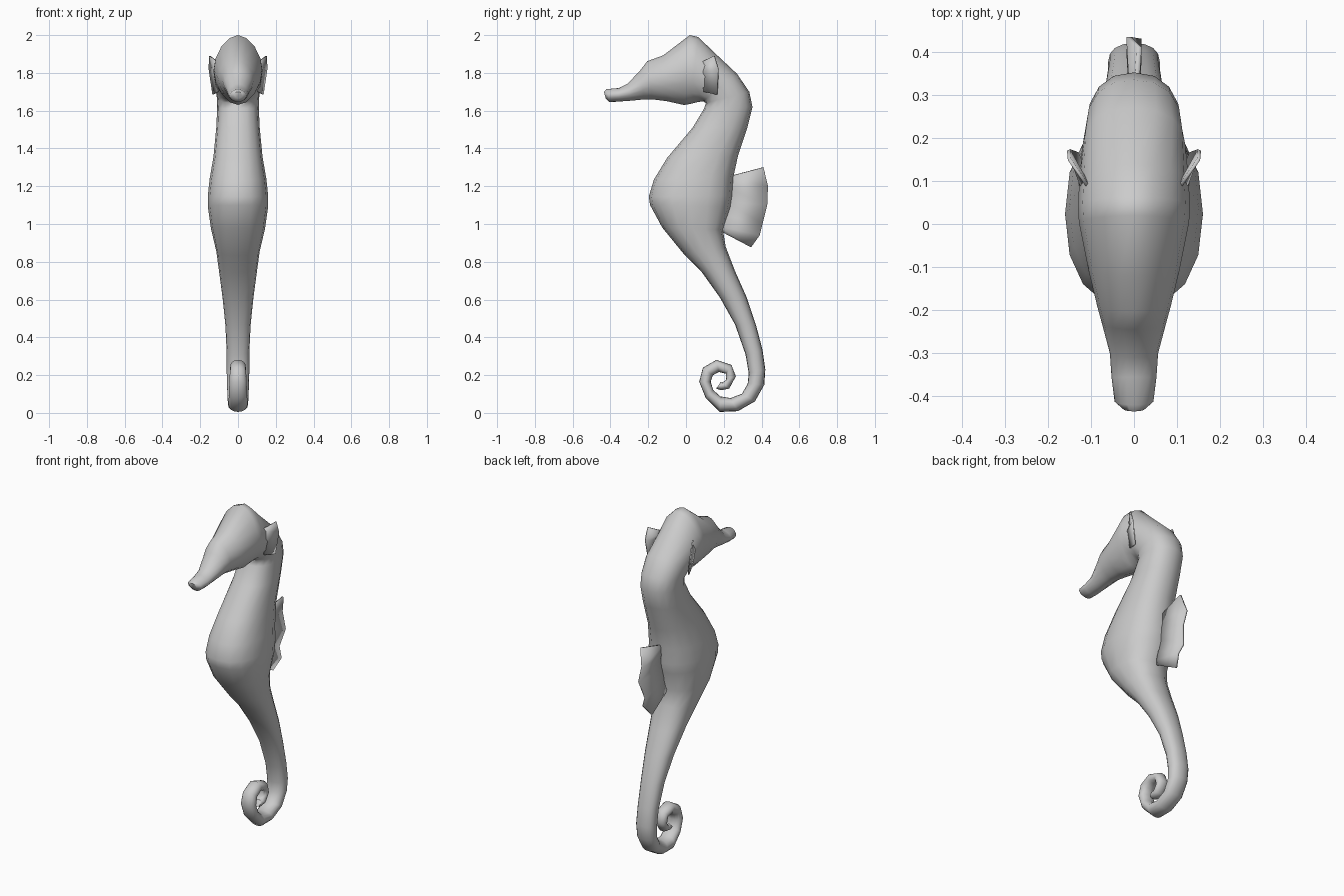
import bpy, bmesh, math
from mathutils import Vector

if "Cube" in bpy.data.objects:
    bpy.data.objects.remove(bpy.data.objects["Cube"])

SIDES = 16


def finish(name, bm, angle):
    bmesh.ops.recalc_face_normals(bm, faces=bm.faces)
    me = bpy.data.meshes.new(name)
    bm.to_mesh(me)
    bm.free()
    ob = bpy.data.objects.new(name, me)
    bpy.context.collection.objects.link(ob)
    bpy.ops.object.select_all(action='DESELECT')
    ob.select_set(True)
    bpy.context.view_layer.objects.active = ob
    bpy.ops.object.shade_smooth_by_angle(angle=math.radians(angle))
    return ob


def power(v, e):
    return math.copysign(abs(v) ** e, v)


def loft(name, sections):
    """Each section: belly point, back point, half width, roundness."""
    bm = bmesh.new()
    rings = []
    for a, b, w, e in sections:
        mid, half = (a + b) / 2, (b - a) / 2
        ring = []
        for i in range(SIDES):
            t = 2 * math.pi * i / SIDES
            p = mid + half * power(math.cos(t), e)
            ring.append(bm.verts.new((w * power(math.sin(t), e), p.x, p.y)))
        rings.append(ring)
    for r, s in zip(rings, rings[1:]):
        for i in range(SIDES):
            j = (i + 1) % SIDES
            bm.faces.new((r[i], r[j], s[j], s[i]))
    bm.faces.new(rings[0])
    bm.faces.new(rings[-1])
    return finish(name, bm, 60)


# Snout and head: belly y, z, back y, z, half width
head = [
    (-.425, 1.665, -.435, 1.70, .025), (-.405, 1.645, -.42, 1.714, .045),
    (-.36, 1.648, -.355, 1.72, .052), (-.29, 1.653, -.31, 1.742, .056),
    (-.22, 1.66, -.245, 1.81, .074), (-.18, 1.66, -.205, 1.862, .085),
    (-.10, 1.65, -.12, 1.893, .105), (-.01, 1.63, .02, 2.0, .128),
    (.02, 1.635, .065, 1.99, .13), (.06, 1.645, .14, 1.917, .127)]
# Neck, belly and upper tail
trunk = [
    (.09, 1.65, .27, 1.795, .12), (.105, 1.64, .335, 1.70, .112),
    (.095, 1.61, .352, 1.62, .11), (.035, 1.51, .325, 1.51, .115),
    (-.10, 1.35, .275, 1.36, .13), (-.17, 1.235, .25, 1.245, .15),
    (-.197, 1.145, .245, 1.15, .16), (-.19, 1.10, .235, 1.09, .16),
    (-.125, .98, .195, .97, .143), (-.005, .833, .21, .88, .115),
    (.085, .743, .26, .75, .10), (.18, .61, .32, .615, .082),
    (.26, .467, .37, .467, .067), (.315, .31, .405, .334, .06),
    (.332, .21, .42, .23, .06)]
# Curled tail tip: angle, outer radius, inner radius around the curl centre
curl = [
    (-4, .23, .142), (-30, .208, .128), (-60, .18, .10), (-92, .16, .078),
    (-133, .118, .06), (-180, .115, .054), (-218, .121, .055),
    (-258, .118, .053), (-302, .105, .05), (-340, .084, .03),
    (-400, .057, .008), (-450, .045, .0), (-485, .045, .012)]

sections = [(Vector((a, b)), Vector((c, d)), w, 1.1) for a, b, c, d, w in head]
sections += [(Vector((a, b)), Vector((c, d)), w, .87) for a, b, c, d, w in trunk]
centre = Vector((.185, .165))
for i, (deg, out, inn) in enumerate(curl):
    t = math.radians(deg)
    d = Vector((math.cos(t), math.sin(t)))
    sections.append((centre + d * inn, centre + d * out, .058 - .0025 * i, .95))
loft("body", sections)


def fin(name, base, edge, thickness):
    """Thin fan spanned between a base line and an outer edge."""
    bm = bmesh.new()
    pairs = [(bm.verts.new(p), bm.verts.new(q)) for p, q in zip(base, edge)]
    for (a, b), (c, d) in zip(pairs, pairs[1:]):
        bm.faces.new((a, b, d, c))
    ob = finish(name, bm, 20)
    m = ob.modifiers.new("thickness", 'SOLIDIFY')
    m.thickness = thickness
    m.offset = 0
    return ob


# Pleated dorsal fin
fin("dorsal_fin",
    [(0, .22, 1.25), (0, .22, 1.19), (0, .21, 1.12), (0, .19, 1.05), (0, .17, .99), (0, .17, .97)],
    [(.012, .41, 1.30), (-.012, .434, 1.20), (.012, .43, 1.10), (-.012, .405, 1.0),
     (.012, .39, .94), (-.012, .345, .878)], .012)

# Gill fins on both sides of the head
for name, s in (("left_gill_fin", -1), ("right_gill_fin", 1)):
    fin(name,
        [(s * .095, .07, 1.85), (s * .118, .08, 1.80), (s * .105, .095, 1.70)],
        [(s * .15, .15, 1.89), (s * .152, .172, 1.82), (s * .132, .165, 1.685)], .008)
